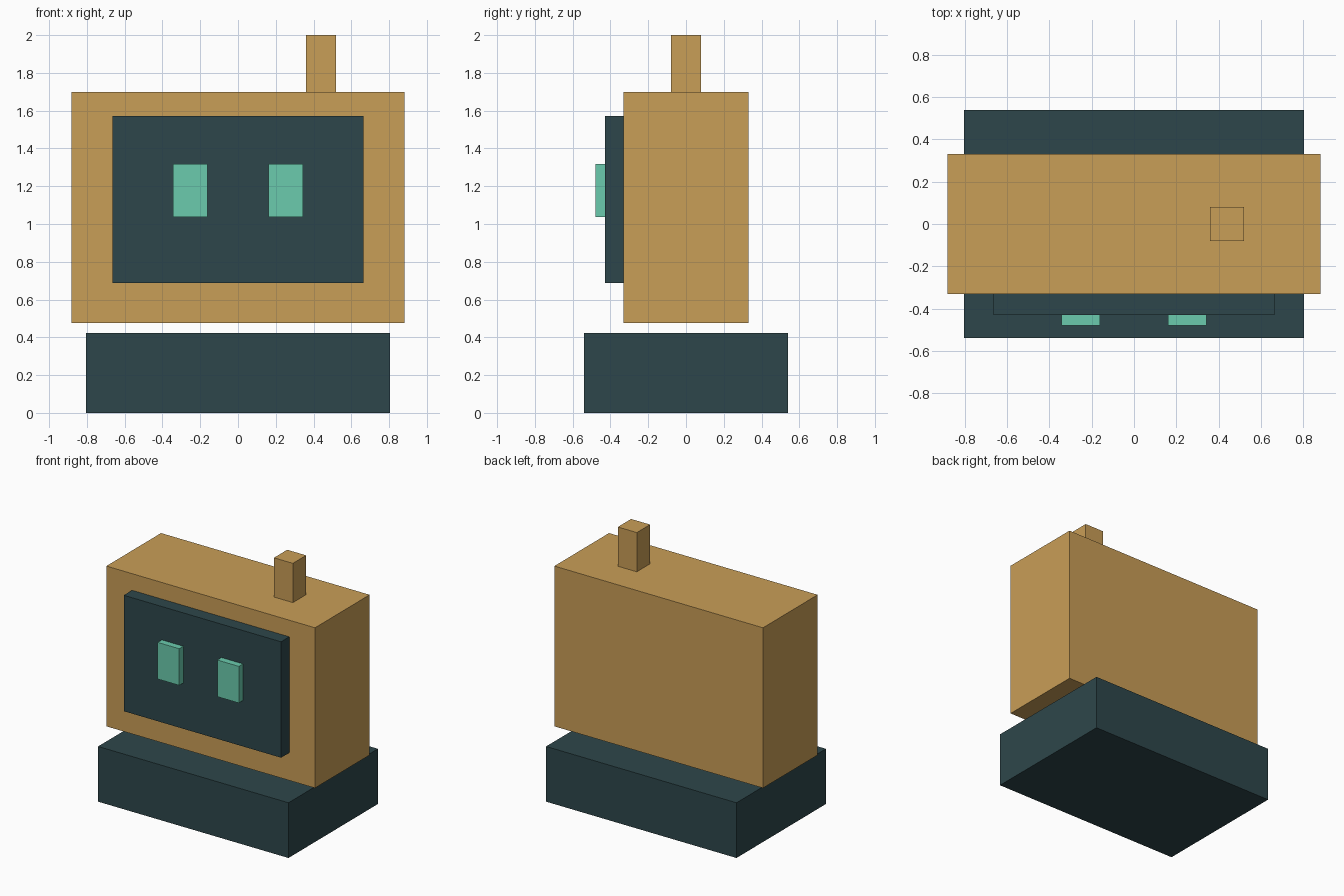
import bpy

default = bpy.data.objects.get("Cube")
if default:
    bpy.data.objects.remove(default, do_unlink=True)


def material(name, rgb):
    mat = bpy.data.materials.new(name)
    mat.use_nodes = True
    color = (*rgb, 1.0)
    mat.diffuse_color = color
    mat.node_tree.nodes["Principled BSDF"].inputs["Base Color"].default_value = color
    return mat


def box(name, center, size, mat):
    """Axis-aligned block with its size baked into the mesh."""
    bpy.ops.mesh.primitive_cube_add(size=1, location=center)
    obj = bpy.context.object
    obj.name = obj.data.name = name
    obj.scale = size
    bpy.ops.object.transform_apply(location=False, rotation=False, scale=True)
    obj.data.materials.append(mat)
    return obj


tan = material("tan", (0.584, 0.342, 0.095))
slate = material("dark slate", (0.027, 0.062, 0.070))
mint = material("mint", (0.145, 0.600, 0.420))

# Base block, with a small gap below the head
box("base", (0, 0, 0.211), (1.61, 1.08, 0.422), slate)

# Head and the antenna on its left side
box("head", (0, 0, 1.0875), (1.764, 0.66, 1.225), tan)
box("antenna", (0.44, 0, 1.85), (0.16, 0.16, 0.30), tan)

# Raised face screen
box("screen", (0, -0.38, 1.13), (1.33, 0.10, 0.886), slate)

# Pair of eyes
for side, x in (("left", 0.252), ("right", -0.252)):
    box(side + "_eye", (x, -0.455, 1.178), (0.182, 0.05, 0.28), mint)
